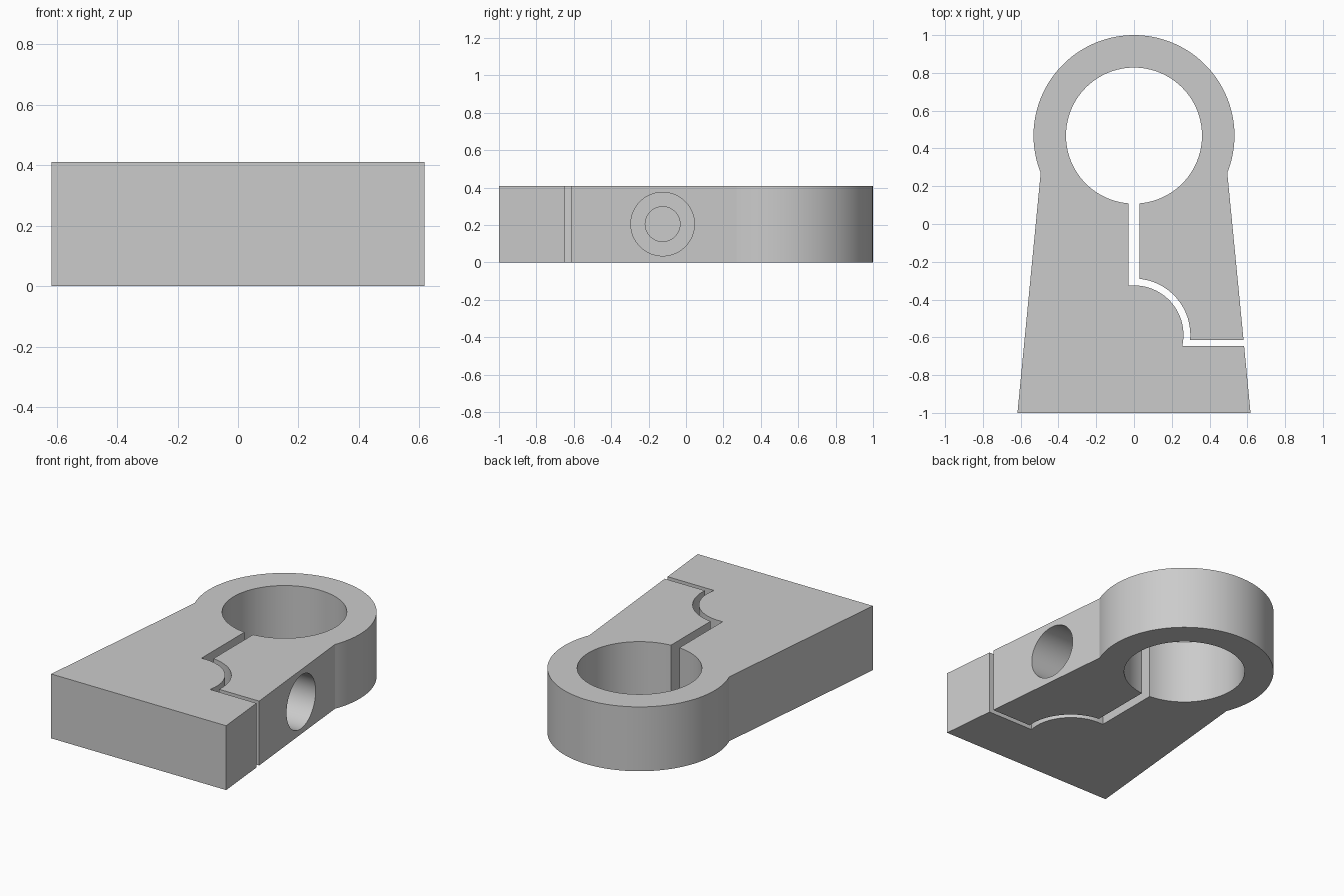
import bpy, bmesh
from math import pi, sin, cos, asin, atan2
from mathutils import Matrix, Vector

cube = bpy.data.objects.get("Cube")
if cube:
    bpy.data.objects.remove(cube, do_unlink=True)

HEIGHT = 0.41
RING_Y, RING_R, BORE_R = 0.468, 0.532, 0.36   # clamp ring
SLOT = 0.03                                   # half width of the straight slot
ARC_Y, ARC_IN, ARC_OUT = -0.587, 0.262, 0.298 # curved part of the slot
CUT_LOW, CUT_HIGH = -0.647, -0.615            # slot exit on the side
FOOT, NECK_X, NECK_Y = 0.617, 0.495, 0.27


def arc(cy, r, start, end, steps):
    """Points on a circle centred on x = 0."""
    return [(r * cos(start + (end - start) * i / steps),
             cy + r * sin(start + (end - start) * i / steps))
            for i in range(steps + 1)]


def side_x(y):
    """Half width of the tapered body at y."""
    return FOOT + (NECK_X - FOOT) * (y + 1) / (NECK_Y + 1)


def mesh_object(name, bm):
    mesh = bpy.data.meshes.new(name)
    bm.to_mesh(mesh)
    bm.free()
    obj = bpy.data.objects.new(name, mesh)
    bpy.context.collection.objects.link(obj)
    return obj


def cylinder_x(name, r, x0, x1, y, z):
    """Cylinder lying along x."""
    bm = bmesh.new()
    place = Matrix.Translation(((x0 + x1) / 2, y, z)) @ Matrix.Rotation(pi / 2, 4, 'Y')
    bmesh.ops.create_cone(bm, cap_ends=True, segments=64, radius1=r, radius2=r,
                          depth=x1 - x0, matrix=place)
    return mesh_object(name, bm)


# Outline: one closed loop, since the slot joins the bore to the outside
neck = atan2(NECK_Y - RING_Y, NECK_X)
gap = asin(SLOT / BORE_R)
outline = [(-FOOT, -1), (FOOT, -1), (side_x(CUT_LOW), CUT_LOW)]
outline += arc(ARC_Y, ARC_IN, asin((CUT_LOW - ARC_Y) / ARC_IN), pi / 2, 24)
outline += [(-SLOT, ARC_Y + ARC_IN)]
outline += arc(RING_Y, BORE_R, -pi / 2 - gap, -5 * pi / 2 + gap, 96)
outline += arc(ARC_Y, ARC_OUT, pi / 2 - asin(SLOT / ARC_OUT),
               asin((CUT_HIGH - ARC_Y) / ARC_OUT), 24)
outline += [(side_x(CUT_HIGH), CUT_HIGH)]
outline += arc(RING_Y, RING_R, neck, pi - neck, 96)

# Clamp body
bm = bmesh.new()
base = bm.faces.new([bm.verts.new((x, y, 0)) for x, y in outline])
top = bmesh.ops.extrude_face_region(bm, geom=[base])
bmesh.ops.translate(bm, vec=Vector((0, 0, HEIGHT)),
                    verts=[v for v in top["geom"] if isinstance(v, bmesh.types.BMVert)])
bmesh.ops.recalc_face_normals(bm, faces=bm.faces)
body = mesh_object("clamp_body", bm)

# Material
grey = bpy.data.materials.new("plain grey")
grey.use_nodes = True
colour = (0.6, 0.6, 0.6, 1)
grey.diffuse_color = colour
grey.node_tree.nodes["Principled BSDF"].inputs["Base Color"].default_value = colour
body.data.materials.append(grey)

# Screw hole: wide counterbore, then a blind pilot across the slot
bpy.context.view_layer.objects.active = body
for name, r, x0, x1 in (("counterbore_cutter", 0.17, 0.26, 0.8),
                        ("pilot_cutter", 0.093, -0.3, 0.7)):
    cutter = cylinder_x(name, r, x0, x1, -0.125, HEIGHT / 2)
    cutter.hide_render = True
    cut = body.modifiers.new(name, 'BOOLEAN')
    cut.operation = 'DIFFERENCE'
    cut.solver = 'EXACT'
    cut.object = cutter
    bpy.ops.object.modifier_apply(modifier=cut.name)
    bpy.data.objects.remove(cutter, do_unlink=True)

# Smooth round walls, sharp edges
bpy.ops.object.select_all(action='DESELECT')
body.select_set(True)
bpy.ops.object.shade_smooth_by_angle(angle=pi / 9)
